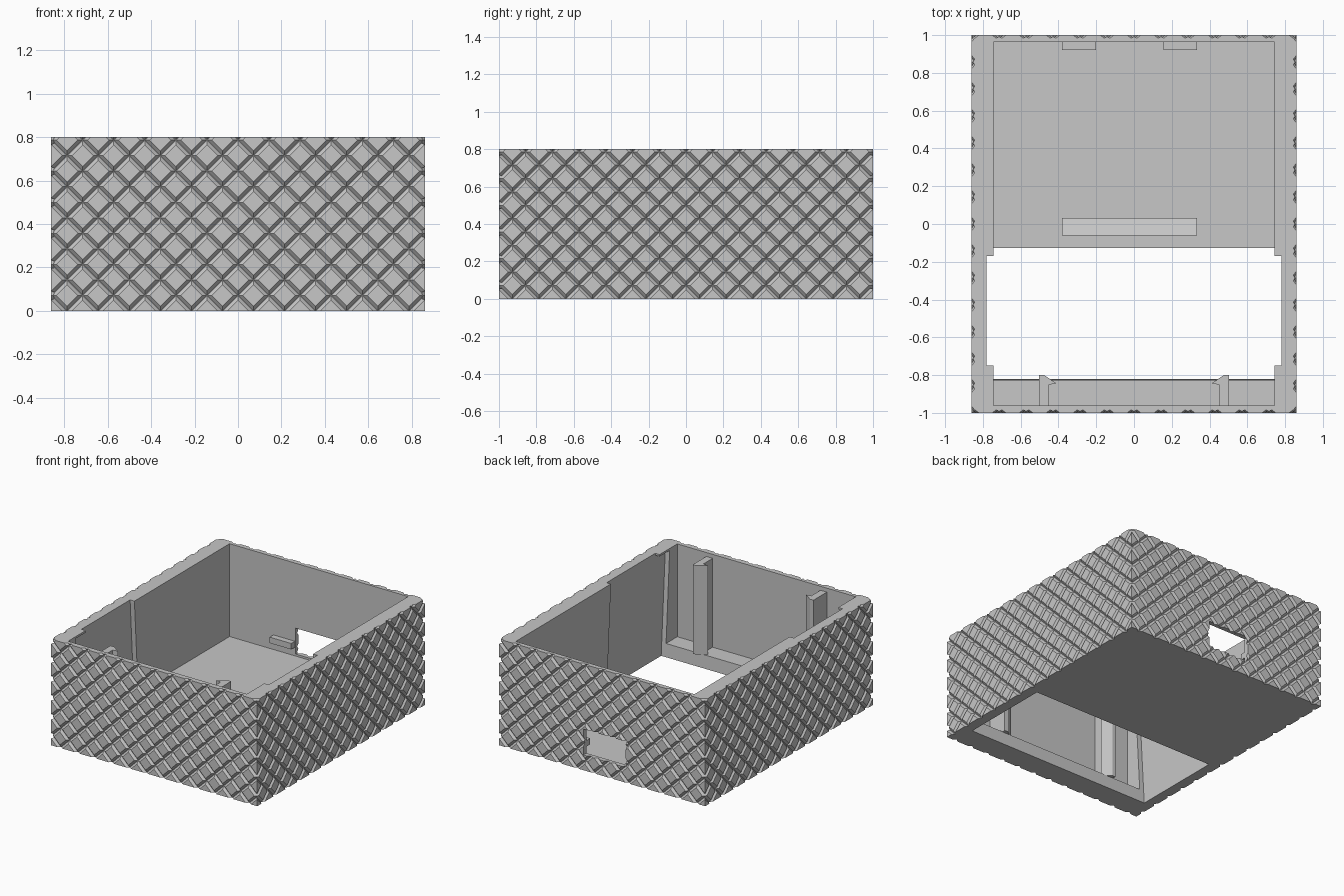
import bpy, bmesh
from math import pi, ceil
from mathutils import Matrix, Vector

if "Cube" in bpy.data.objects:
    bpy.data.objects.remove(bpy.data.objects["Cube"], do_unlink=True)

HX, HY, H = 0.86, 1.0, 0.8      # outer half width, half depth, height
PITCH = 1 / 7                   # diamond spacing
RELIEF = 0.016                  # groove depth
FLOOR = 0.1
LEAN = 0.0625                   # slant of the floor opening

grey = bpy.data.materials.new("plain grey")
grey.use_nodes = True
colour = (0.57, 0.57, 0.57, 1)
grey.diffuse_color = colour
grey.node_tree.nodes["Principled BSDF"].inputs["Base Color"].default_value = colour


def finish(name, bm):
    bmesh.ops.recalc_face_normals(bm, faces=bm.faces)
    mesh = bpy.data.meshes.new(name)
    bm.to_mesh(mesh)
    bm.free()
    mesh.materials.append(grey)
    obj = bpy.data.objects.new(name, mesh)
    bpy.context.collection.objects.link(obj)
    return obj


def prism(name, outline, offset):
    """Extrude a closed outline of points along an offset."""
    bm = bmesh.new()
    face = bm.faces.new([bm.verts.new(p) for p in outline])
    new = bmesh.ops.extrude_face_region(bm, geom=[face])["geom"]
    verts = [g for g in new if isinstance(g, bmesh.types.BMVert)]
    bmesh.ops.translate(bm, verts=verts, vec=offset)
    return finish(name, bm)


def box(name, x0, x1, y0, y1, z0, z1):
    outline = [(x0, y0, z0), (x1, y0, z0), (x1, y1, z0), (x0, y1, z0)]
    return prism(name, outline, (0, 0, z1 - z0))


def slanted_shaft(name, half, z0, z1):
    """Block whose front and back ends lean towards the front as they rise."""
    outline = [(-half, y - LEAN * z, z) for y, z in
               ((-0.82, z0), (-0.12, z0), (-0.12, z1), (-0.82, z1))]
    return prism(name, outline, (2 * half, 0, 0))


def carve(obj, cutters):
    """Subtract the cutters for good, then discard them."""
    for cutter in cutters:
        cutter.hide_render = True
        mod = obj.modifiers.new("cut", 'BOOLEAN')
        mod.operation = 'DIFFERENCE'
        mod.solver = 'EXACT'
        mod.object = cutter
    graph = bpy.context.evaluated_depsgraph_get()
    mesh = bpy.data.meshes.new_from_object(obj.evaluated_get(graph))
    obj.modifiers.clear()
    obj.data = mesh
    for cutter in cutters:
        bpy.data.objects.remove(cutter, do_unlink=True)


def window_cutter():
    return box("window_cutter", -0.195, 0.155, 0.9, 1.1, 0.115, 0.31)


def diamond_skin(name, half, dist, angle):
    """Raised diamonds on one wall, trimmed at top, bottom and mitred corners."""
    bm = bmesh.new()
    r = PITCH / 2
    rings = ((-0.02, 0.995), (-RELIEF, 0.98), (0, 0.69))
    cols, rows = ceil(half / r) + 1, ceil(H / r) + 1
    for i in range(-cols, cols + 1):
        for j in range(-1, rows + 1):
            if (i + j) % 2:
                continue
            loops = []
            for height, s in rings:
                loops.append([bm.verts.new((i * r + a * r * s, -dist - height, j * r + b * r * s))
                              for a, b in ((1, 0), (0, 1), (-1, 0), (0, -1))])
            bm.faces.new(loops[0])
            bm.faces.new(loops[-1])
            for low, high in zip(loops, loops[1:]):
                for k in range(4):
                    n = (k + 1) % 4
                    bm.faces.new((low[k], low[n], high[n], high[k]))
    planes = [((0, 0, 0), (0, 0, -1)), ((0, 0, H), (0, 0, 1)),
              ((half, -dist, 0), (1, 1, 0)), ((-half, -dist, 0), (-1, 1, 0))]
    for point, normal in planes:
        cut = bmesh.ops.bisect_plane(bm, geom=bm.verts[:] + bm.edges[:] + bm.faces[:],
                                     plane_co=point, plane_no=Vector(normal).normalized(),
                                     clear_outer=True)["geom_cut"]
        edges = [e for e in cut if isinstance(e, bmesh.types.BMEdge)]
        bmesh.ops.holes_fill(bm, edges=edges, sides=0)
    bmesh.ops.rotate(bm, verts=bm.verts, cent=(0, 0, 0), matrix=Matrix.Rotation(angle, 3, 'Z'))
    return finish(name, bm)


# Open tray with a slanted floor opening, side recesses and a narrower slot in the rim
shell = box("case_shell", RELIEF - HX, HX - RELIEF, RELIEF - HY, HY - RELIEF, 0, H)
carve(shell, [box("cavity_cutter", -0.745, 0.745, -0.96, 0.964, FLOOR, 1),
              slanted_shaft("opening_cutter", 0.745, -0.05, 0.3),
              slanted_shaft("recess_cutter", 0.781, -0.05, H - 0.015),
              box("rim_slot_cutter", -0.781, 0.781, -0.75, -0.17, 0.6, 1),
              window_cutter()])

# Diamond texture on the four outer walls
diamond_skin("front_diamonds", HX, HY, 0)
diamond_skin("left_diamonds", HY, HX, pi / 2)
back = diamond_skin("back_diamonds", HX, HY, pi)
diamond_skin("right_diamonds", HY, HX, -pi / 2)
carve(back, [window_cutter()])

# Hooked posts on the front wall
hook = [(0.503, -0.97), (0.45, -0.97), (0.45, -0.85), (0.41, -0.845), (0.475, -0.8), (0.503, -0.8)]
for side, label in ((1, "left"), (-1, "right")):
    prism("hook_post_" + label, [(side * x, y, FLOOR - 0.002) for x, y in hook], (0, 0, 0.672))

# Board clips either side of the window
box("board_clip_right", -0.38, -0.2, 0.92, 0.97, 0.165, 0.21)
box("board_clip_left", 0.155, 0.333, 0.92, 0.97, 0.165, 0.21)

# Sloped board stop on the floor
stop = [(-0.38, -0.06, 0.09), (-0.38, 0.033, 0.09), (-0.38, 0.033, 0.15), (-0.38, -0.06, 0.18)]
prism("board_stop", stop, (0.713, 0, 0))
